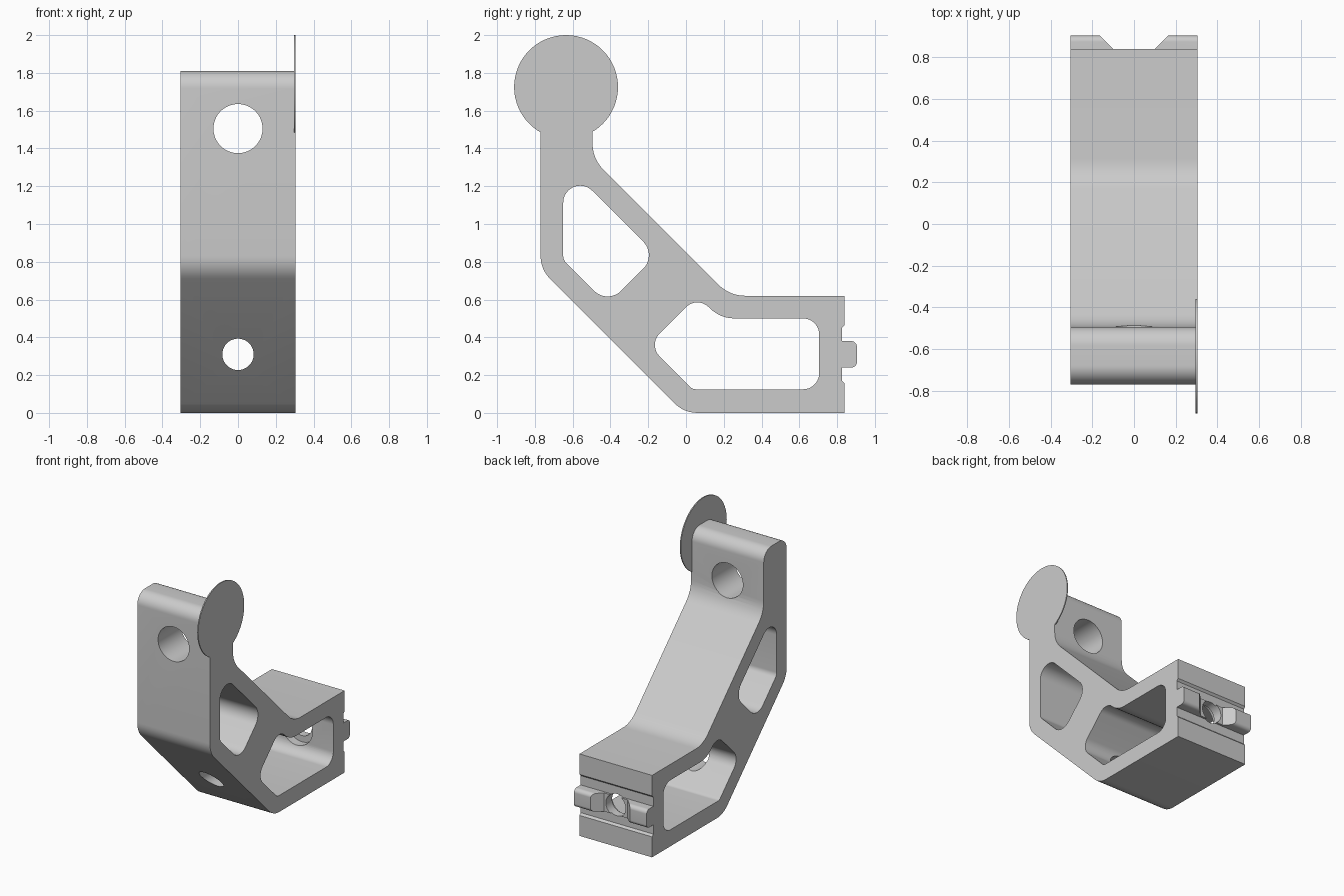
import bpy, bmesh, math
from mathutils import Vector, Matrix

if "Cube" in bpy.data.objects:
    bpy.data.objects.remove(bpy.data.objects["Cube"])

HALF = 0.304      # half width of the bracket

grey = bpy.data.materials.new("light grey plastic")
grey.use_nodes = True
grey.diffuse_color = (0.6, 0.6, 0.6, 1)
grey.node_tree.nodes["Principled BSDF"].inputs["Base Color"].default_value = (0.6, 0.6, 0.6, 1)


def rounded(points):
    """Turn (a, b, radius) corners into an outline with tangent arcs."""
    out = []
    for i, (a, b, r) in enumerate(points):
        p = Vector((a, b))
        if r == 0:
            out.append(p)
            continue
        d1 = (Vector(points[i - 1][:2]) - p).normalized()
        d2 = (Vector(points[(i + 1) % len(points)][:2]) - p).normalized()
        half = d1.angle(d2) / 2
        centre = p + (d1 + d2).normalized() * (r / math.sin(half))
        reach = r / math.tan(half)
        start, end = p + d1 * reach - centre, p + d2 * reach - centre
        turn = math.atan2(start.x * end.y - start.y * end.x, start.dot(end))
        steps = max(4, round(abs(turn) / math.radians(7)))
        for k in range(steps + 1):
            out.append(centre + Matrix.Rotation(turn * k / steps, 2) @ start)
    return out


def prism(name, outline, axis, low, high):
    """Extrude an outline along x (outline is y, z) or z (outline is x, y)."""
    place = (lambda p, t: (t, p.x, p.y)) if axis == "x" else (lambda p, t: (p.x, p.y, t))
    bm = bmesh.new()
    base = bm.faces.new([bm.verts.new(place(p, low)) for p in outline])
    new = bmesh.ops.extrude_face_region(bm, geom=[base])["geom"]
    shift = Vector(place(Vector((0, 0)), high - low))
    bmesh.ops.translate(bm, vec=shift, verts=[v for v in new if isinstance(v, bmesh.types.BMVert)])
    bmesh.ops.recalc_face_normals(bm, faces=bm.faces)
    return finish(name, bm)


def cylinder(name, radius, matrix, depth):
    bm = bmesh.new()
    bmesh.ops.create_cone(bm, cap_ends=True, segments=64, radius1=radius, radius2=radius,
                          depth=depth, matrix=matrix)
    return finish(name, bm)


def bore(name, radius, z, y0, y1):
    place = Matrix.Translation((0, (y0 + y1) / 2, z)) @ Matrix.Rotation(math.pi / 2, 4, "X")
    return cylinder(name, radius, place, y1 - y0)


def finish(name, bm):
    mesh = bpy.data.meshes.new(name)
    bm.to_mesh(mesh)
    bm.free()
    mesh.materials.append(grey)
    ob = bpy.data.objects.new(name, mesh)
    bpy.context.collection.objects.link(ob)
    return ob


def combine(target, tool, operation="DIFFERENCE"):
    mod = target.modifiers.new("combine", "BOOLEAN")
    mod.operation, mod.solver, mod.object = operation, "EXACT", tool
    graph = bpy.context.evaluated_depsgraph_get()
    mesh = bpy.data.meshes.new_from_object(target.evaluated_get(graph))
    target.modifiers.clear()
    target.data = mesh
    bpy.data.objects.remove(tool)


# Side profile: upright, sloping arm, foot and rear tongue
profile = [
    (-0.77, 1.81, 0.09), (-0.77, 0.76, 0.17), (-0.01, 0, 0.17), (0.84, 0, 0),
    (0.84, 0.155, 0), (0.825, 0.17, 0), (0.825, 0.24, 0), (0.905, 0.24, 0.03),
    (0.905, 0.38, 0.03), (0.825, 0.38, 0), (0.825, 0.45, 0), (0.84, 0.465, 0),
    (0.84, 0.62, 0), (0.23, 0.62, 0.2), (-0.495, 1.345, 0.2), (-0.495, 1.81, 0.09)]
bracket = prism("bracket", rounded(profile), "x", -HALF, HALF)

# Weight-saving windows through the sides
upper = [(-0.65, 1.33, 0.09), (-0.65, 0.81, 0.05), (-0.415, 0.575, 0.1), (-0.155, 0.835, 0.1)]
lower = [(0.06, 0.62, 0.085), (-0.2, 0.36, 0.085), (0.035, 0.125, 0.04),
         (0.705, 0.125, 0.085), (0.705, 0.5, 0.085), (0.18, 0.5, 0.19)]
for name, window in (("upper_window", upper), ("lower_window", lower)):
    combine(bracket, prism(name, rounded(window), "x", -1, 1))

# Gap with angled ends in the middle of the tongue
gap = [Vector(p) for p in ((-0.1, 0.84), (0.1, 0.84), (0.21, 0.95), (-0.21, 0.95))]
combine(bracket, prism("tongue_gap", gap, "z", 0.2, 0.42))

# Screw holes, with a counterbore inside the rear wall
combine(bracket, bore("upper_hole", 0.13, 1.505, -1, 0))
combine(bracket, bore("lower_hole", 0.083, 0.31, -1, 1))
combine(bracket, bore("counterbore", 0.13, 0.31, 0.6, 0.765))

# Thin round tab flush with the left side
turn = Matrix.Rotation(math.pi / 2, 4, "Y")
tab = cylinder("round_tab", 0.275, Matrix.Translation((HALF - 0.004, -0.635, 1.725)) @ turn, 0.008)
combine(bracket, tab, "UNION")

bpy.ops.object.select_all(action="DESELECT")
bracket.select_set(True)
bpy.context.view_layer.objects.active = bracket
bpy.ops.object.shade_smooth_by_angle(angle=math.radians(30))
